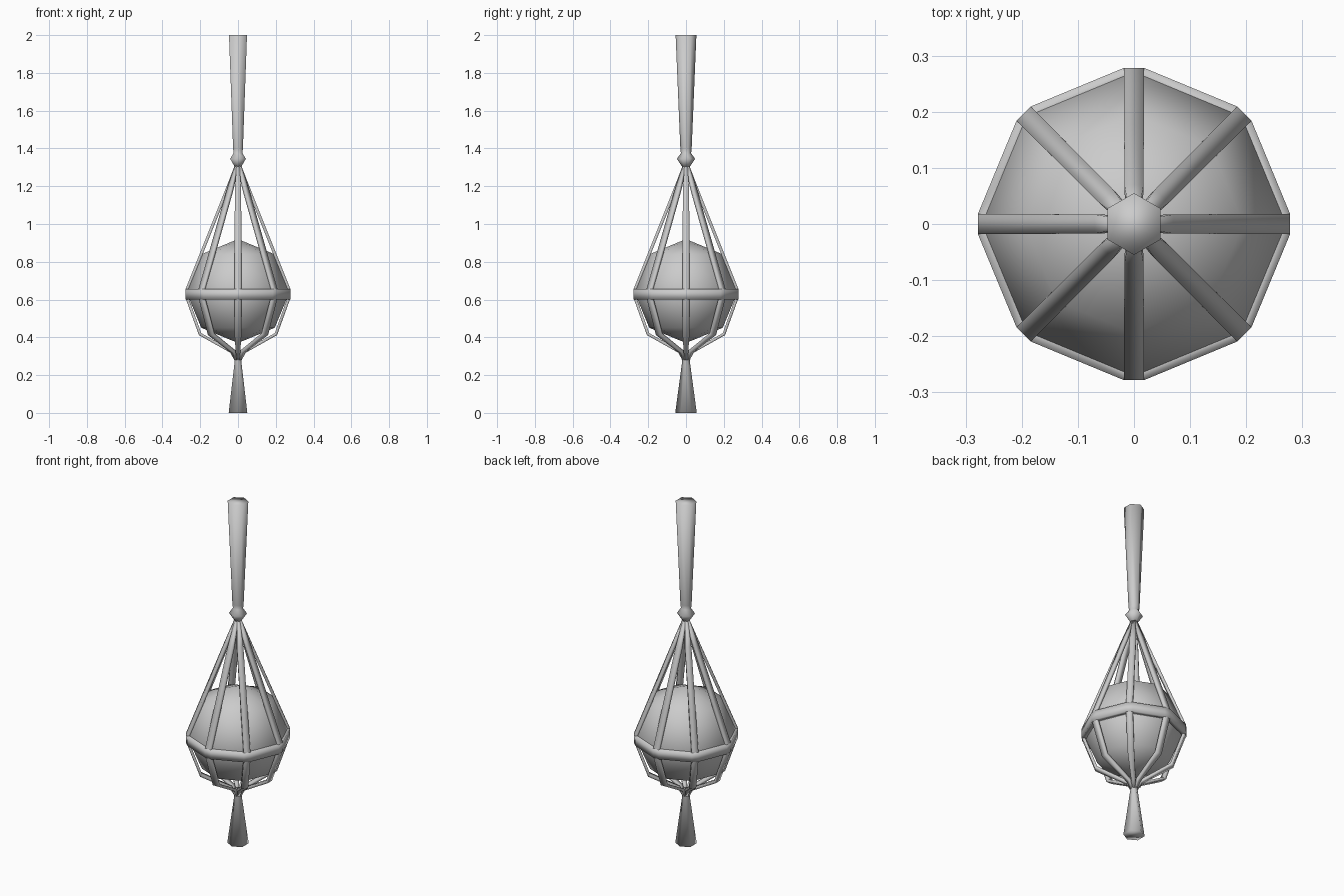
import bpy, bmesh, math
from mathutils import Vector

if "Cube" in bpy.data.objects:
    bpy.data.objects.remove(bpy.data.objects["Cube"])


def finish(name, bm):
    bmesh.ops.recalc_face_normals(bm, faces=bm.faces[:])
    me = bpy.data.meshes.new(name)
    bm.to_mesh(me)
    bm.free()
    for p in me.polygons:
        p.use_smooth = True
    ob = bpy.data.objects.new(name, me)
    bpy.context.collection.objects.link(ob)
    return ob


def bridge(bm, a, b):
    n = len(a)
    for i in range(n):
        bm.faces.new((a[i], a[(i + 1) % n], b[(i + 1) % n], b[i]))


def hex_column(name, profile):
    """Six-sided turned column, corners on the y axis, from (radius, z) pairs."""
    bm = bmesh.new()
    rings = []
    for r, z in profile:
        rings.append([bm.verts.new((r * math.cos(a), r * math.sin(a), z))
                      for a in (math.pi / 2 + k * math.pi / 3 for k in range(6))])
    for a, b in zip(rings, rings[1:]):
        bridge(bm, a, b)
    bm.faces.new(rings[0])
    bm.faces.new(rings[-1])
    return finish(name, bm)


def strap(name, angle, path, thick):
    """Flat ribbon along an (outer radius, z, half width) path, turned about z."""
    bm = bmesh.new()
    u = Vector((math.cos(angle), math.sin(angle), 0))
    v = Vector((-u.y, u.x, 0))
    rings = []
    for i, (r, z, w) in enumerate(path):
        p, q = path[max(i - 1, 0)], path[min(i + 1, len(path) - 1)]
        dr, dz = q[0] - p[0], q[1] - p[1]
        l = math.hypot(dr, dz)
        outer = u * r + Vector((0, 0, z))
        inner = outer + thick * (u * (dz / l) - Vector((0, 0, dr / l)))
        rings.append([bm.verts.new(c) for c in
                      (outer - v * w, outer + v * w, inner + v * w, inner - v * w)])
    for a, b in zip(rings, rings[1:]):
        bridge(bm, a, b)
    bm.faces.new(rings[0])
    bm.faces.new(rings[-1])
    return finish(name, bm)


# Upper handle with its knot, and the lower tassel
hex_column("handle", [(0.055, 2.0), (0.03, 1.4), (0.027, 1.375), (0.048, 1.345),
                      (0.018, 1.30)])
hex_column("tassel", [(0.034, 0.315), (0.02, 0.275), (0.057, 0.0)])

# Low-poly ball held in the net
bm = bmesh.new()
bmesh.ops.create_uvsphere(bm, u_segments=8, v_segments=4, radius=0.275)
bmesh.ops.translate(bm, verts=bm.verts[:], vec=(0, 0, 0.645))
finish("ball", bm)

# Eight cords from the knot, round the ball, down to the tassel
path = [(0.015, 1.315, 0.008), (0.07, 1.175, 0.017), (0.278, 0.655, 0.018),
        (0.275, 0.60, 0.018), (0.207, 0.412, 0.018), (0.04, 0.318, 0.012),
        (0.02, 0.28, 0.007)]
for k in range(8):
    strap("cord_%d" % k, k * math.pi / 4, path, 0.016)

# Belt around the widest part, with a flat at every cord
bm = bmesh.new()
rings = []
for r, z in ((0.278, 0.655), (0.277, 0.60), (0.25, 0.60), (0.25, 0.655)):
    ring = []
    for k in range(8):
        a = k * math.pi / 4
        c, s = math.cos(a), math.sin(a)
        for w in (-0.0185, 0.0185):
            ring.append(bm.verts.new((r * c - w * s, r * s + w * c, z)))
    rings.append(ring)
for i in range(4):
    bridge(bm, rings[i], rings[(i + 1) % 4])
finish("belt", bm)
